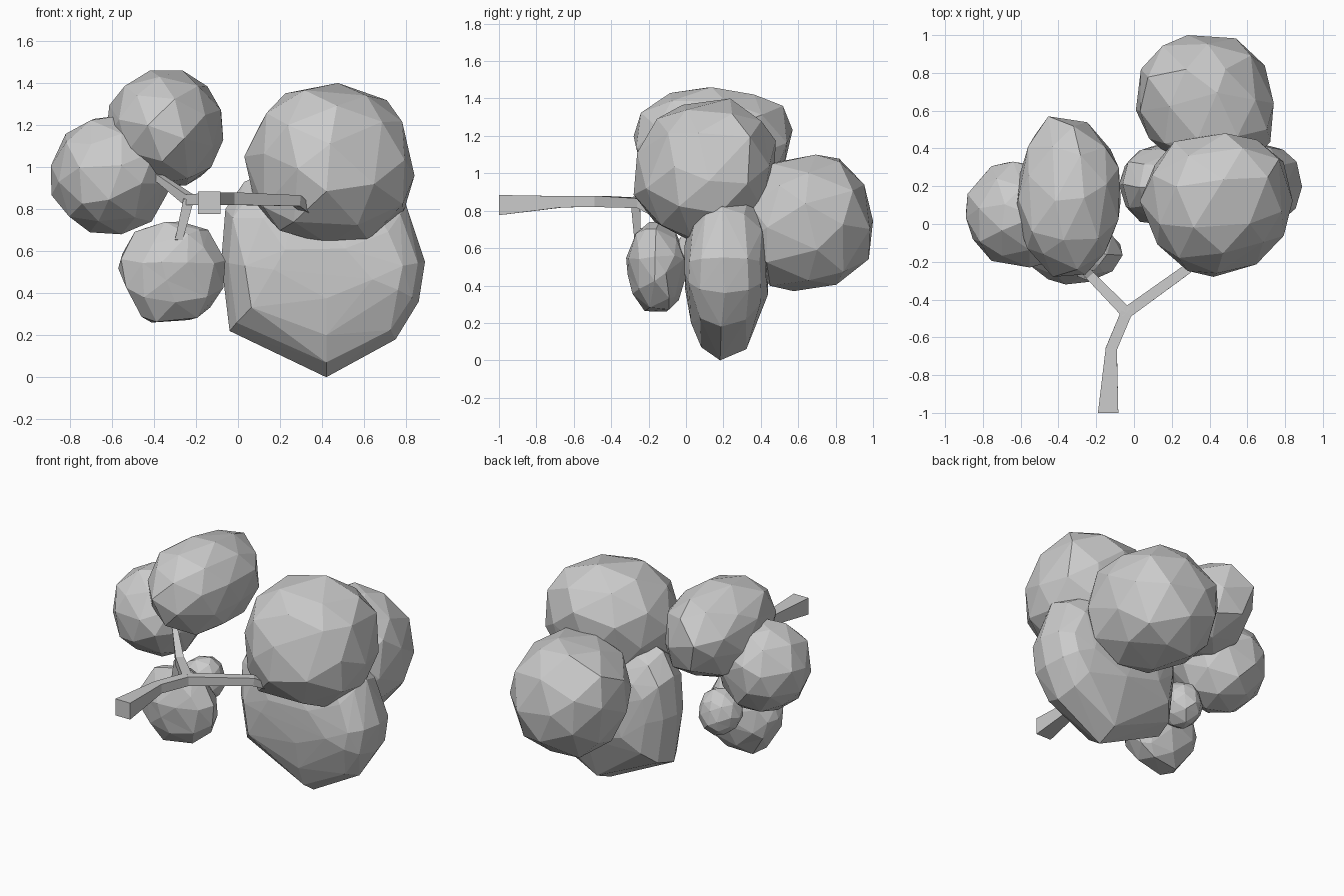
import bpy, bmesh, random
from math import copysign
from mathutils import Vector, Euler

cube = bpy.data.objects.get("Cube")
if cube:
    bpy.data.objects.remove(cube, do_unlink=True)

# One plain grey for the whole tree
grey = bpy.data.materials.new("plain_grey")
grey.use_nodes = True
colour = (0.6, 0.6, 0.6, 1)
grey.diffuse_color = colour
grey.node_tree.nodes["Principled BSDF"].inputs["Base Color"].default_value = colour


def finish(name, bm):
    bmesh.ops.recalc_face_normals(bm, faces=bm.faces)
    mesh = bpy.data.meshes.new(name)
    bm.to_mesh(mesh)
    bm.free()
    mesh.materials.append(grey)
    obj = bpy.data.objects.new(name, mesh)
    bpy.context.collection.objects.link(obj)


def leaf_clump(name, low, high, seed, lean_xy=0, lean_yz=0, power=1, rough=0.1):
    """Faceted boulder-like clump fitted between two box corners."""
    rng = random.Random(seed)
    bm = bmesh.new()
    bmesh.ops.create_icosphere(bm, subdivisions=2, radius=1)
    turn = Euler([rng.uniform(0, 6) for _ in range(3)]).to_matrix()
    for v in bm.verts:
        nudge = Vector([rng.uniform(-rough, rough) for _ in range(3)])
        v.co = turn @ ((v.co + nudge).normalized() * rng.uniform(0.95, 1.04))
        v.co = [copysign(abs(c) ** power, c) for c in v.co]
        v.co.x += lean_xy * v.co.y
        v.co.y += lean_yz * v.co.z
    for axis in range(3):
        values = [v.co[axis] for v in bm.verts]
        a, b = min(values), max(values)
        for v in bm.verts:
            t = (v.co[axis] - a) / (b - a)
            v.co[axis] = low[axis] + t * (high[axis] - low[axis])
    finish(name, bm)


def outline_clump(name, outline, slices, centre, seed):
    """Faceted clump: a front outline shrunk towards the front and back."""
    rng = random.Random(seed)
    bm = bmesh.new()
    for y, s in slices:
        for x, z in outline:
            bm.verts.new((centre[0] + (x - centre[0]) * s ** 0.5,
                          y + rng.uniform(-0.02, 0.02),
                          centre[1] + (z - centre[1]) * s))
    hull = bmesh.ops.convex_hull(bm, input=bm.verts)
    loose = {g for g in hull["geom_interior"] if isinstance(g, bmesh.types.BMVert)}
    bmesh.ops.delete(bm, geom=list(loose), context="VERTS")
    finish(name, bm)


def branch(name, path, up=(0, 0, 1)):
    """Square tapered limb through (x, y, z, half width) points."""
    bm = bmesh.new()
    points = [Vector(p[:3]) for p in path]
    rings = []
    for i, p in enumerate(points):
        along = points[min(i + 1, len(points) - 1)] - points[max(i - 1, 0)]
        if i == 0 and name == "trunk":
            along = Vector((0, 1, 0))
        side = along.cross(Vector(up)).normalized()
        top = side.cross(along).normalized()
        r = path[i][3]
        rings.append([bm.verts.new(p + (side * s + top * t) * r)
                      for s, t in ((-1, -1), (1, -1), (1, 1), (-1, 1))])
    for a, b in zip(rings, rings[1:]):
        for k in range(4):
            n = (k + 1) % 4
            bm.faces.new((a[k], a[n], b[n], b[k]))
    bm.faces.new(rings[0])
    bm.faces.new(rings[-1])
    finish(name, bm)


# Trunk and limbs
fork = (-0.04, -0.47, 0.85, 0.03)
split = (-0.235, -0.27, 0.845, 0.025)
branch("trunk", [(-0.137, -1, 0.83, 0.054), (-0.12, -0.66, 0.848, 0.03), fork])
branch("left_bough", [fork, (0.28, -0.24, 0.84, 0.026), (0.34, -0.16, 0.79, 0.02)])
branch("right_bough", [fork, split])
branch("upper_twig", [split, (-0.39, -0.1, 0.96, 0.016), (-0.4, 0.05, 1.1, 0.012)])
branch("outer_twig", [(-0.37, -0.12, 0.94, 0.015), (-0.58, 0.03, 0.97, 0.012)])
branch("lower_twig", [split, (-0.28, -0.26, 0.66, 0.018), (-0.31, -0.12, 0.5, 0.014)],
       up=(0, 1, 0))
branch("back_twig", [(-0.27, -0.26, 0.7, 0.014), (-0.3, 0.06, 0.58, 0.012)])

# Foliage clumps
leaf_clump("upper_left_foliage", (0.03, -0.28, 0.63), (0.84, 0.48, 1.4), 3,
           lean_xy=0.05, lean_yz=0.12, power=0.95)
leaf_clump("back_left_foliage", (0.01, 0.25, 0.37), (0.74, 1, 1.1), 11,
           lean_xy=-0.12, power=0.95)
leaf_clump("upper_right_foliage", (-0.63, -0.28, 0.9), (-0.07, 0.57, 1.46), 5, power=0.96)
leaf_clump("outer_right_foliage", (-0.89, -0.23, 0.68), (-0.33, 0.33, 1.25), 9)
leaf_clump("lower_right_foliage", (-0.57, -0.32, 0.26), (-0.06, 0.01, 0.74), 13, rough=0.2)
leaf_clump("small_back_foliage", (-0.44, -0.06, 0.44), (-0.17, 0.21, 0.72), 17)
outline_clump("large_lower_foliage",
              [(-0.04, 0.22), (0.42, 0), (0.75, 0.18), (0.86, 0.36), (0.89, 0.55),
               (0.8, 0.82), (0.6, 0.95), (0.2, 1), (0.03, 0.93), (-0.06, 0.8),
               (-0.08, 0.55)],
              [(0.01, 0.25), (0.03, 0.6), (0.09, 0.86), (0.2, 1), (0.32, 0.88),
               (0.39, 0.62), (0.42, 0.3)],
              (0.42, 0.5), 7)
